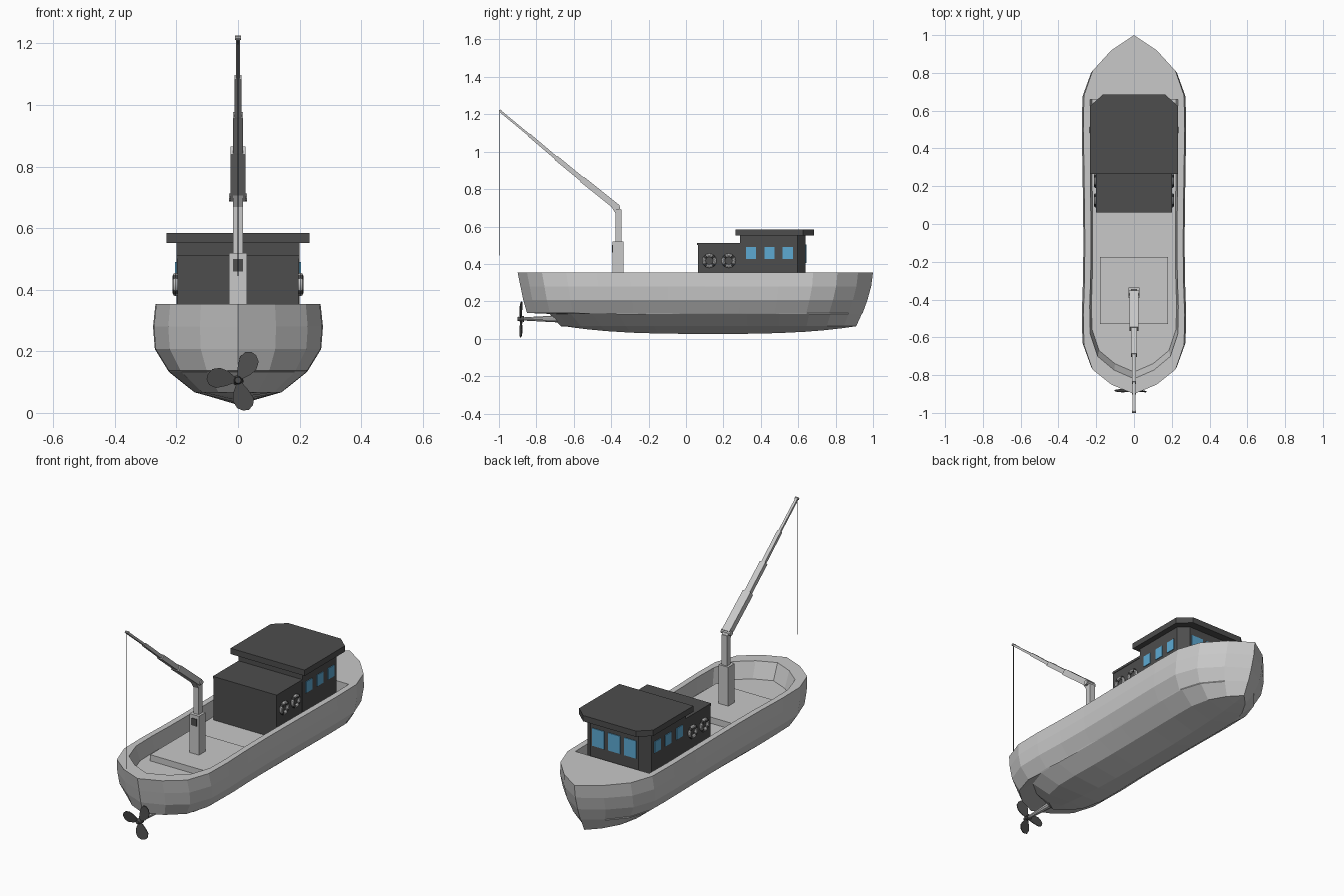
import bpy, bmesh, math
from mathutils import Vector, Matrix

if "Cube" in bpy.data.objects:
    bpy.data.objects.remove(bpy.data.objects["Cube"])


def material(name, rgb):
    m = bpy.data.materials.new(name)
    m.diffuse_color = (*rgb, 1)
    m.use_nodes = True
    m.node_tree.nodes["Principled BSDF"].inputs["Base Color"].default_value = m.diffuse_color
    return m


LIGHT = material("light grey paint", (0.58, 0.58, 0.58))
DARK = material("dark grey paint", (0.075, 0.075, 0.075))
GLASS = material("blue glass", (0.11, 0.40, 0.65))


def finish(name, bm, *mats):
    bmesh.ops.remove_doubles(bm, verts=bm.verts, dist=0.0005)
    bmesh.ops.recalc_face_normals(bm, faces=bm.faces)
    me = bpy.data.meshes.new(name)
    bm.to_mesh(me)
    bm.free()
    for m in mats:
        me.materials.append(m)
    ob = bpy.data.objects.new(name, me)
    bpy.context.collection.objects.link(ob)
    return ob


def loft(bm, rings):
    for a, b in zip(rings, rings[1:]):
        n = len(a)
        for i in range(n):
            j = (i + 1) % n
            bm.faces.new((a[i], a[j], b[j], b[i]))


def prism(name, outline, z0, z1, mat):
    bm = bmesh.new()
    rings = [[bm.verts.new((x, y, z)) for x, y in outline] for z in (z0, z1)]
    loft(bm, rings)
    for r in rings:
        bm.faces.new(r)
    return finish(name, bm, mat)


def box(name, x0, x1, y0, y1, z0, z1, mat):
    return prism(name, [(x0, y0), (x1, y0), (x1, y1), (x0, y1)], z0, z1, mat)


def beam(name, a, b, width, depth, mat, sides=4, end=1.0):
    """Straight bar from a to b; square for 4 sides, round otherwise."""
    a, b = Vector(a), Vector(b)
    d = b - a
    bm = bmesh.new()
    k = math.sqrt(0.5) if sides == 4 else 0.5
    bmesh.ops.create_cone(bm, cap_ends=True, segments=sides, radius1=k,
                          radius2=k * end, depth=d.length)
    if sides == 4:
        bmesh.ops.rotate(bm, verts=bm.verts, matrix=Matrix.Rotation(math.pi / 4, 3, 'Z'))
    bmesh.ops.scale(bm, verts=bm.verts, vec=(width, depth, 1))
    z = d.normalized()
    x = Vector((1, 0, 0)) if abs(z.x) < 0.9 else Vector((0, 1, 0))
    y = z.cross(x).normalized()
    x = y.cross(z)
    rot = Matrix((x, y, z)).transposed().to_4x4()
    bm.transform(Matrix.Translation((a + b) / 2) @ rot)
    return finish(name, bm, mat)


# Hull: half deck outline from bow to stern, mirrored into a closed ring
half = [(0, 1), (.12, .92), (.22, .81), (.265, .68), (.268, .5), (.265, .3), (.262, .1),
        (.26, -.1), (.262, -.3), (.268, -.48), (.265, -.64), (.22, -.77), (.12, -.85), (0, -.9)]
outline = half + [(-x, y) for x, y in half[-2:0:-1]]

bm = bmesh.new()


def level(z, width, bow, stern, sag=0.0):
    ring = []
    for x, y in outline:
        t = (y + .9) / 1.9
        zz = z + sag * abs(2 * t - 1) ** 3
        ring.append(bm.verts.new((x / .265 * width, stern + t * (bow - stern), zz)))
    return ring


floor = [bm.verts.new((x * .84, min(y * .87 if y < 0 else y, .66), .265)) for x, y in outline]
inner = [bm.verts.new((x * .875, min(y * .91 if y < 0 else y, .66), .354)) for x, y in outline]
rings = [floor, inner,
         level(.354, .265, 1.0, -.90), level(.28, .273, .99, -.885),
         level(.207, .267, .97, -.87), level(.138, .225, .945, -.85),
         level(.133, .222, .94, -.73), level(.067, .14, .91, -.67),
         level(.026, 0, .89, -.63, .038)]
# the keel line folds left and right points together
loft(bm, rings)
bm.faces.new(floor)
bmesh.ops.dissolve_degenerate(bm, edges=bm.edges, dist=0.0003)
finish("hull", bm, LIGHT)

# Deck hatch
box("deck_hatch", -.18, .18, -.53, -.175, .26, .30, LIGHT)

# Cabin and wheelhouse
box("rear_cabin", -.197, .197, .063, .30, .262, .50, DARK)
box("rear_cabin_roof", -.20, .20, .06, .30, .50, .513, DARK)
prism("wheelhouse", [(-.2, .29), (.2, .29), (.2, .595), (.15, .64), (-.15, .64), (-.2, .595)],
      .262, .555, DARK)
prism("wheelhouse_roof", [(-.232, .265), (.232, .265), (.232, .625), (.165, .685),
                          (-.165, .685), (-.232, .625)], .552, .585, DARK)

# Windows
for i, x in enumerate((-.1, 0, .1)):
    box(f"front_window_{i}", x - .038, x + .038, .637, .644, .405, .505, GLASS)
for s in (-1, 1):
    for i, y in enumerate((.347, .446, .544)):
        xa, xb = sorted((s * .197, s * .204))
        box(f"side_window_{s}_{i}", xa, xb, y - .027, y + .027, .427, .49, GLASS)

# Life rings with dark bands
for s in (-1, 1):
    for i, y in enumerate((.125, .228)):
        bpy.ops.mesh.primitive_torus_add(major_segments=24, minor_segments=8,
                                         major_radius=.029, minor_radius=.009,
                                         location=(s * .203, y, .417),
                                         rotation=(0, math.pi / 2, 0))
        ob = bpy.context.object
        ob.name = f"life_ring_{s}_{i}"
        ob.data.materials.append(LIGHT)
        ob.data.materials.append(DARK)
        for p in ob.data.polygons:
            a = math.degrees(math.atan2(p.center.y, p.center.x)) % 90
            p.material_index = 1 if 30 < a < 60 else 0
        bpy.ops.object.shade_smooth_by_angle()

# Crane: base, post, hinge, telescopic boom, cable
box("crane_base", -.03, .03, -.392, -.335, .29, .52, LIGHT)
box("crane_base_slot", -.017, .017, -.396, -.39, .46, .50, DARK)
box("crane_post", -.017, .017, -.376, -.344, .51, .69, LIGHT)
beam("crane_elbow", (0, -.36, .675), (0, -.385, .715), .034, .034, LIGHT)
beam("crane_hinge", (-.03, -.365, .70), (.03, -.365, .70), .026, .026, LIGHT, 10)
joints = [(-.365, .70), (-.555, .852), (-.695, .967), (-.84, 1.09), (-.995, 1.218)]
for i, (w, d) in enumerate([(.048, .034), (.034, .026), (.022, .018), (.014, .012)]):
    (y0, z0), (y1, z1) = joints[i], joints[i + 1]
    beam(f"boom_section_{i}", (0, y0, z0), (0, y1, z1), w, d, LIGHT)
beam("boom_tip_pulley", (-.01, -.993, 1.218), (.01, -.993, 1.218), .014, .014, LIGHT, 8)
beam("hoist_cable", (0, -.996, 1.215), (0, -.996, .445), .004, .004, DARK, 6)

# Propeller and shaft
PY, PZ = -.882, .106
beam("propeller_shaft", (0, -.66, PZ), (0, PY, PZ), .04, .04, LIGHT, 10, .4)
beam("propeller_hub", (0, -.865, PZ), (0, -.902, PZ), .034, .034, DARK, 12, .6)
blade = [(.008, -.008), (.035, -.028), (.06, -.036), (.085, -.031), (.099, -.014),
         (.102, .004), (.092, .022), (.07, .030), (.04, .022), (.008, .008)]
for i, deg in enumerate((62, 176, 288)):
    bm = bmesh.new()
    a = math.radians(deg)
    faces = []
    rr = []
    for off in (-.002, .002):
        ring = []
        for r, w in blade:
            ring.append(bm.verts.new((r * math.cos(a) - w * math.sin(a),
                                      PY + off + w * .2,
                                      PZ + r * math.sin(a) + w * math.cos(a))))
        rr.append(ring)
    loft(bm, rr)
    for r in rr:
        bm.faces.new(r)
    finish(f"propeller_blade_{i}", bm, DARK)
